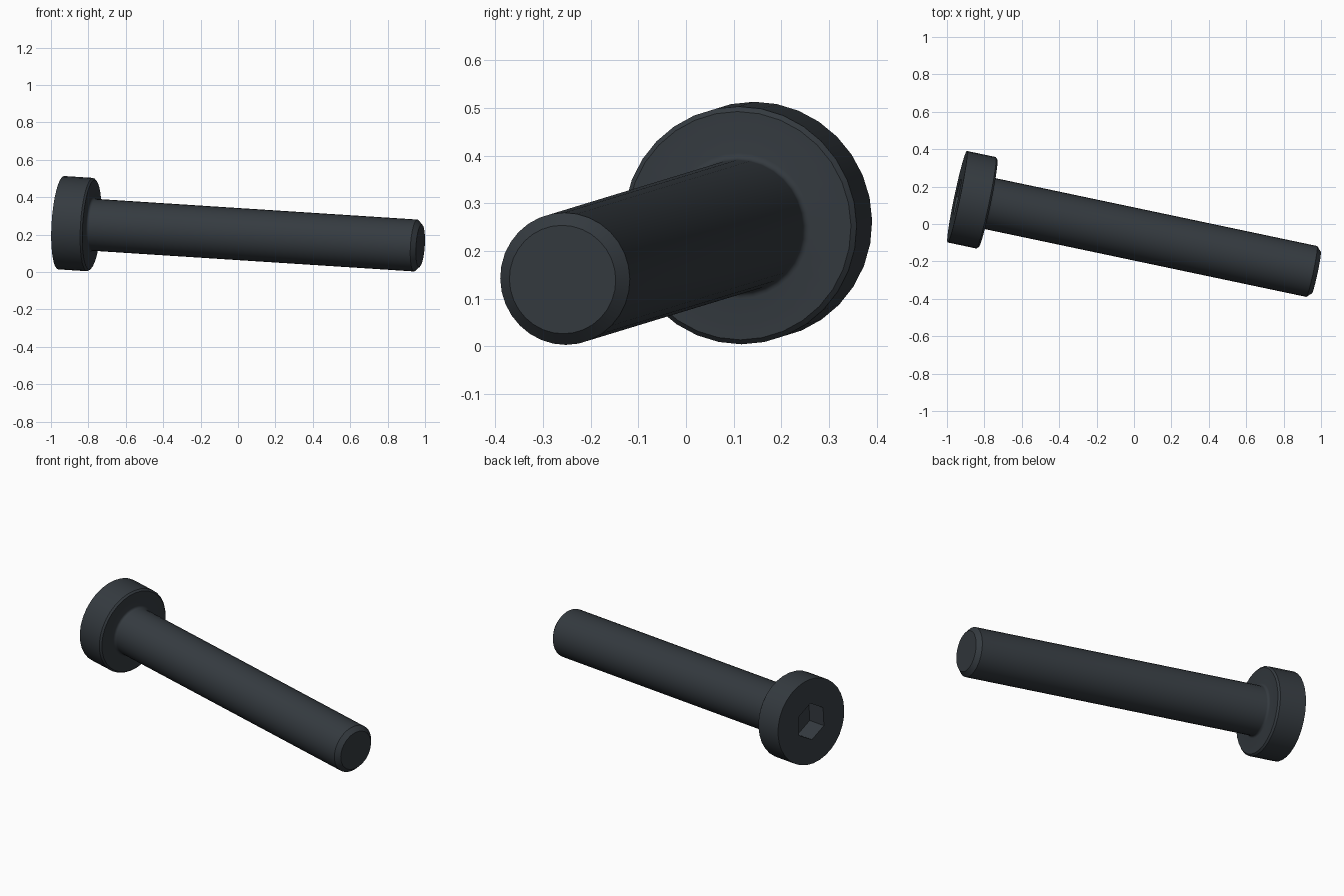
import bpy, bmesh, math
from mathutils import Vector, Matrix

cube = bpy.data.objects.get("Cube")
if cube:
    bpy.data.objects.remove(cube, do_unlink=True)

SIDES = 32
HEAD_R, SHAFT_R, HEAD_H = 0.25, 0.139, 0.168
CHAMFER, FILLET = 0.025, 0.014
SOCKET_R, SOCKET_DEPTH = 0.108, 0.115
head_centre = Vector((-0.945, 0.146, 0.2635))
tip_centre = Vector((0.975, -0.259, 0.14))
length = (tip_centre - head_centre).length

# Dark metal
metal = bpy.data.materials.new("dark steel")
metal.use_nodes = True
colour = (0.035, 0.043, 0.051, 1)
metal.diffuse_color = colour
metal.node_tree.nodes["Principled BSDF"].inputs["Base Color"].default_value = colour

bm = bmesh.new()


def ring(radius, z, count):
    """A closed loop of vertices, with one corner pointing up."""
    turns = [math.pi / 2 + math.tau * i / count for i in range(count)]
    return [bm.verts.new((radius * math.cos(a), radius * math.sin(a), z)) for a in turns]


def skin(a, b):
    n = len(a)
    for i in range(n):
        j = (i + 1) % n
        bm.faces.new((a[i], a[j], b[j], b[i]))


# Turned outline: head, fillet under the head, shaft and chamfered tip
profile = [(HEAD_R, 0), (HEAD_R, HEAD_H - 0.01), (HEAD_R - 0.01, HEAD_H)]
for i in range(5):
    a = math.pi / 2 * i / 4
    profile.append((SHAFT_R + FILLET * (1 - math.sin(a)),
                    HEAD_H + FILLET * (1 - math.cos(a))))
profile += [(SHAFT_R, length - CHAMFER), (SHAFT_R - CHAMFER, length)]
rings = [ring(r, z, SIDES) for r, z in profile]
for a, b in zip(rings, rings[1:]):
    skin(a, b)
bm.faces.new(rings[-1])

# Hexagonal socket in the head
mouth = ring(SOCKET_R, 0, 6)
floor = ring(SOCKET_R, SOCKET_DEPTH, 6)
skin(floor, mouth)
bm.faces.new(floor)

# Flat head face around the socket
rim = [e for e in bm.edges if e.is_boundary]
bmesh.ops.triangle_fill(bm, edges=rim, use_beauty=True, use_dissolve=False)
bmesh.ops.recalc_face_normals(bm, faces=bm.faces)

mesh = bpy.data.meshes.new("socket_bolt")
bm.to_mesh(mesh)
bm.free()
mesh.materials.append(metal)
bolt = bpy.data.objects.new("socket_bolt", mesh)
bpy.context.collection.objects.link(bolt)

# Lay the bolt along its slanted axis, keeping the socket corner upward
along = (tip_centre - head_centre).normalized()
side = Vector((0, 0, 1)).cross(along).normalized()
up = along.cross(side)
bolt.matrix_world = (Matrix.Translation(head_centre)
                     @ Matrix((side, up, along)).transposed().to_4x4())

bpy.ops.object.select_all(action="DESELECT")
bolt.select_set(True)
bpy.context.view_layer.objects.active = bolt
bpy.ops.object.shade_smooth_by_angle(angle=math.radians(30))
